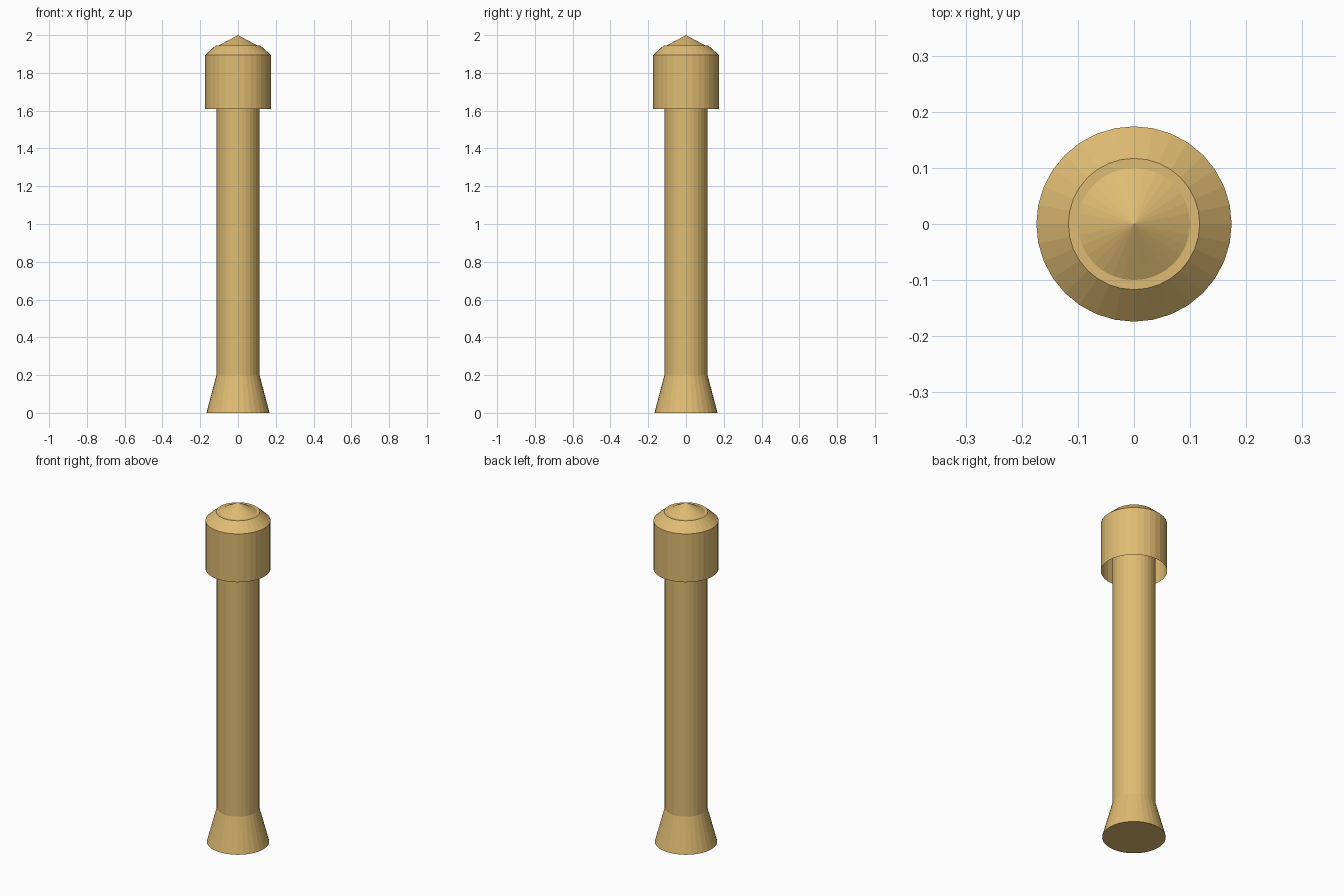
import bpy, bmesh, math

if "Cube" in bpy.data.objects:
    bpy.data.objects.remove(bpy.data.objects["Cube"])

SIDES = 32

brass = bpy.data.materials.new("pale brass")
brass.diffuse_color = (0.74, 0.50, 0.17, 1)
brass.use_nodes = True
brass.node_tree.nodes["Principled BSDF"].inputs["Base Color"].default_value = brass.diffuse_color


def lathe(name, profile, cap_bottom=False):
    """Turn a list of (radius, height) points around z; radius 0 makes a tip."""
    bm = bmesh.new()
    rings = []
    for r, z in profile:
        n = SIDES if r > 0 else 1
        rings.append([bm.verts.new((r * math.cos(2 * math.pi * i / SIDES),
                                    r * math.sin(2 * math.pi * i / SIDES), z))
                      for i in range(n)])
    for low, high in zip(rings, rings[1:]):
        for i in range(SIDES):
            j = (i + 1) % SIDES
            if len(high) == 1:
                bm.faces.new((low[i], low[j], high[0]))
            else:
                bm.faces.new((low[i], low[j], high[j], high[i]))
    if cap_bottom:
        bm.faces.new(rings[0][::-1])
    mesh = bpy.data.meshes.new(name)
    bm.to_mesh(mesh)
    bm.free()
    mesh.materials.append(brass)
    obj = bpy.data.objects.new(name, mesh)
    bpy.context.collection.objects.link(obj)
    return obj


# Flared foot and straight post
lathe("post", [(0.167, 0), (0.114, 0.2), (0.114, 1.94)], cap_bottom=True)

# Sleeve-like head, open underneath, with bevelled shoulder and flat rim
lathe("head", [(0.174, 1.61), (0.174, 1.895), (0.117, 1.946), (0.1, 1.946)])

# Pointed cap
lathe("cap", [(0.1, 1.946), (0, 2.0)])
